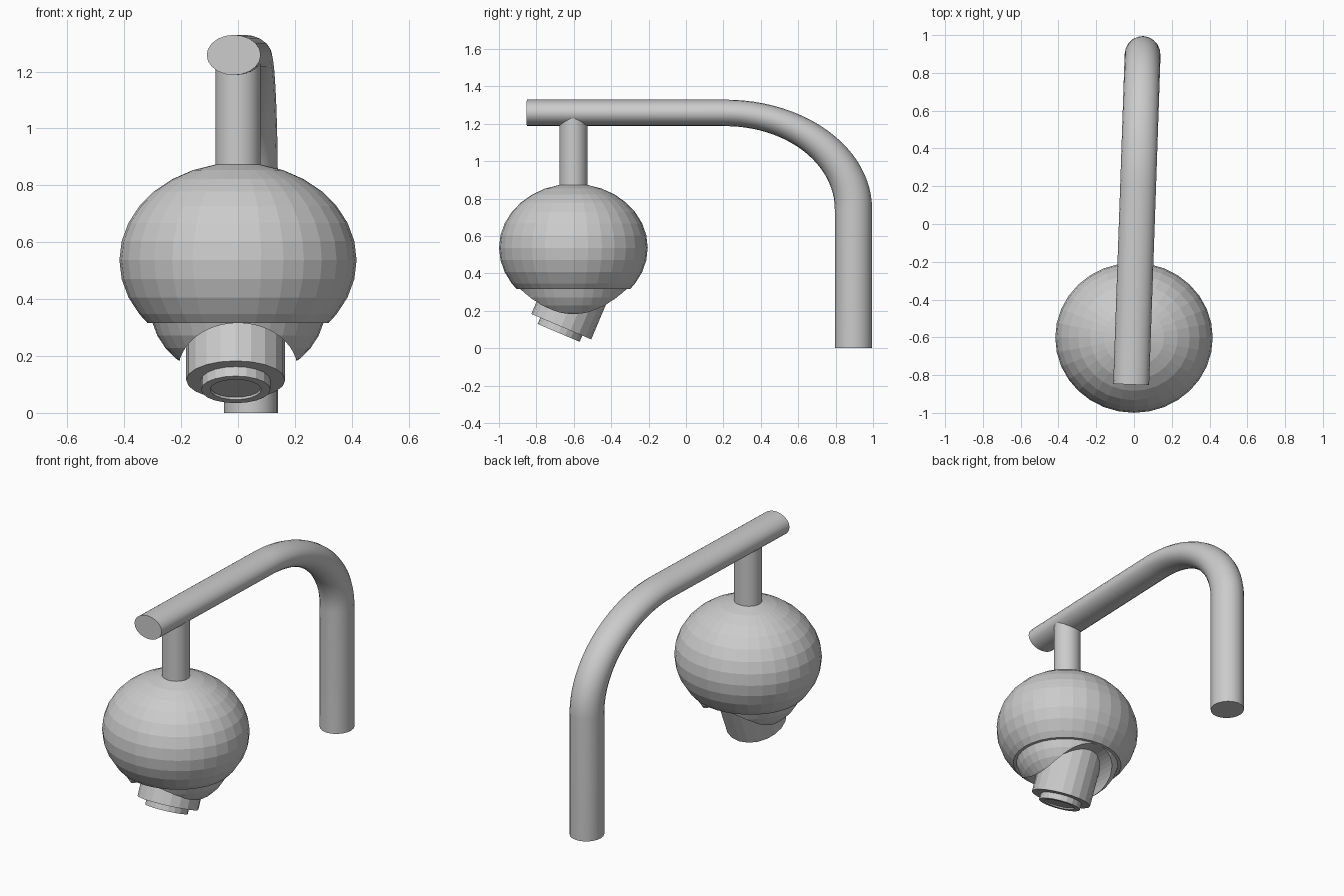
import bpy, bmesh, math
from mathutils import Matrix, Vector

if "Cube" in bpy.data.objects:
    bpy.data.objects.remove(bpy.data.objects["Cube"])

HY = -0.602  # y of the hanging head


def make_object(name, bm, smooth=None):
    bmesh.ops.recalc_face_normals(bm, faces=bm.faces)
    mesh = bpy.data.meshes.new(name)
    bm.to_mesh(mesh)
    bm.free()
    ob = bpy.data.objects.new(name, mesh)
    bpy.context.collection.objects.link(ob)
    if smooth:
        shade(ob, smooth)
    return ob


def shade(ob, degrees):
    bpy.ops.object.select_all(action='DESELECT')
    ob.select_set(True)
    bpy.context.view_layer.objects.active = ob
    bpy.ops.object.shade_smooth_by_angle(angle=math.radians(degrees))


def lathe(name, profile, sides, matrix, smooth=None):
    """Revolve (radius, height) points about local z; caps are n-gons."""
    bm = bmesh.new()
    rings = []
    for r, h in profile:
        rings.append([bm.verts.new((r * math.cos(2 * math.pi * i / sides),
                                    r * math.sin(2 * math.pi * i / sides), h))
                      for i in range(sides)])
    for a, b in zip(rings, rings[1:]):
        for i in range(sides):
            j = (i + 1) % sides
            bm.faces.new((a[i], a[j], b[j], b[i]))
    bm.faces.new(rings[0])
    bm.faces.new(rings[-1])
    bm.transform(matrix)
    return make_object(name, bm, smooth)


# Bracket arm: bent pipe, flattened slightly in height
SY, SZ = 1.05, 0.745
path = [(-0.015, -0.85, 1.258)]
for i in range(25):
    a = math.pi / 2 * i / 24
    y = 0.21 + 0.685 * math.sin(a)
    path.append((0.015 + 0.034 * (y + 0.0), y, 0.745 + 0.513 * math.cos(a)))
path.append((path[-1][0], path[-1][1], 0.0))
curve = bpy.data.curves.new("bracket_arm", 'CURVE')
curve.dimensions = '3D'
curve.bevel_depth = 0.095
curve.bevel_resolution = 8
curve.use_fill_caps = True
spline = curve.splines.new('POLY')
spline.points.add(len(path) - 1)
for p, (x, y, z) in zip(spline.points, path):
    p.co = (x, y / SY, z / SZ, 1)
arm = bpy.data.objects.new("bracket_arm", curve)
arm.scale = (1, SY, SZ)
bpy.context.collection.objects.link(arm)
bpy.ops.object.select_all(action='DESELECT')
arm.select_set(True)
bpy.context.view_layer.objects.active = arm
bpy.ops.object.convert(target='MESH')
shade(arm, 40)

# Drop stem between the arm and the housing
lathe("drop_stem", [(1, 0.8), (1, 1.24)], 32,
      Matrix.Translation((0, HY, 0)) @ Matrix.Diagonal((0.079, 0.075, 1, 1)), 40)

# Round housing, cut flat near the bottom
angles = [-40.3, -33.75] + [11.25 * k for k in range(-2, 8)] + [89.8]
dome = [(math.cos(math.radians(a)), math.sin(math.radians(a))) for a in angles]
lathe("housing", dome, 32,
      Matrix.Translation((0, HY, 0.537)) @ Matrix.Diagonal((0.417, 0.3975, 0.342, 1)))

# Inner ball with an arched slot running front to back
bm = bmesh.new()
bmesh.ops.create_uvsphere(bm, u_segments=32, v_segments=16, radius=1)
bm.transform(Matrix.Translation((0, HY, 0.367)) @ Matrix.Diagonal((0.307, 0.292, 0.25, 1)))
ball = make_object("slotted_ball", bm)
slot = lathe("slot_cutter", [(1, -0.5), (1, 0.5)], 48,
             Matrix.Translation((0, HY, 0.15)) @ Matrix.Diagonal((0.21, 1, 0.166, 1))
             @ Matrix.Rotation(math.pi / 2, 4, 'X'))
slot.hide_render = True
slot.hide_viewport = True
mod = ball.modifiers.new("slot", 'BOOLEAN')
mod.operation = 'DIFFERENCE'
mod.solver = 'EXACT'
mod.object = slot

# Tilted lens barrel with stepped front and recessed glass
axis = Vector((0, -0.39, -0.92)).normalized()
tilt = axis.to_track_quat('Z', 'Y').to_matrix().to_4x4()
lathe("lens_barrel", [(0.174, -0.32), (0.174, 0), (0.122, 0), (0.122, 0.036),
                      (0.09, 0.036), (0.088, 0.028)], 20,
      Matrix.Translation((-0.008, -0.667, 0.115)) @ tilt)
